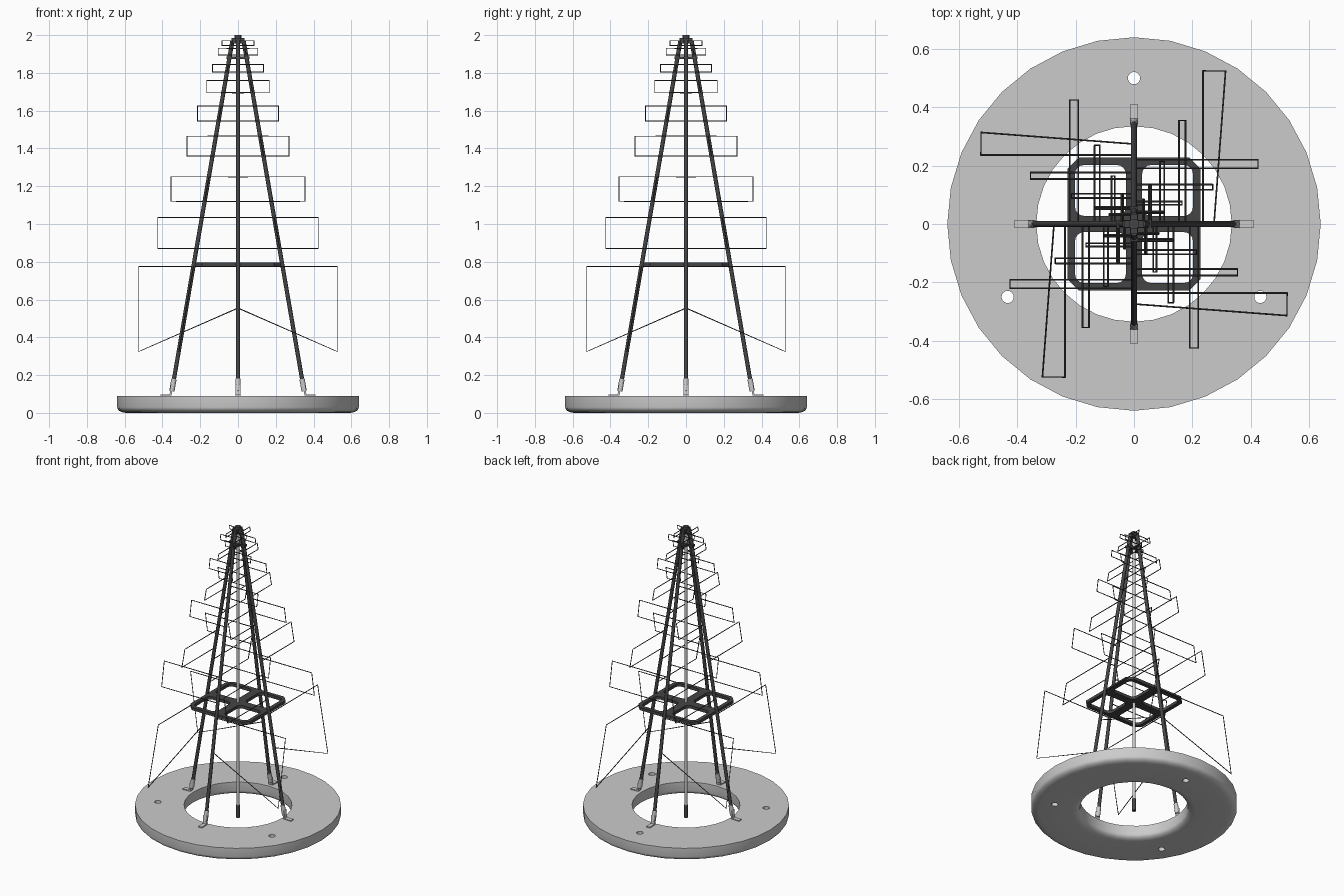
import bpy, bmesh
from math import pi, sin, cos, radians
from mathutils import Vector, Matrix

if "Cube" in bpy.data.objects:
    bpy.data.objects.remove(bpy.data.objects["Cube"])

dark = bpy.data.materials.new("dark_plastic")
dark.diffuse_color = (0.06, 0.06, 0.06, 1)
dark.use_nodes = True
dark.node_tree.nodes["Principled BSDF"].inputs["Base Color"].default_value = dark.diffuse_color


def leg_r(z):
    """Distance of a slanted leg from the axis at height z."""
    return 0.37 - 0.1727 * z


def finish(name, bm, mat=None):
    bmesh.ops.recalc_face_normals(bm, faces=bm.faces)
    me = bpy.data.meshes.new(name)
    bm.to_mesh(me)
    bm.free()
    me.shade_smooth()
    me.set_sharp_from_angle(angle=radians(35))
    if mat:
        me.materials.append(mat)
    ob = bpy.data.objects.new(name, me)
    bpy.context.collection.objects.link(ob)
    return ob


def rod(bm, a, b, r, seg=12):
    a, b = Vector(a), Vector(b)
    d = b - a
    m = Matrix.Translation((a + b) / 2) @ d.to_track_quat('Z', 'Y').to_matrix().to_4x4()
    bmesh.ops.create_cone(bm, cap_ends=True, segments=seg, radius1=r, radius2=r,
                          depth=d.length, matrix=m)


def box(bm, centre, size):
    m = Matrix.Translation(centre) @ Matrix.Diagonal((*size, 1))
    bmesh.ops.create_cube(bm, size=1, matrix=m)


def curve_mesh(name, paths, cyclic, mat=None, **settings):
    """Polyline curve turned into a mesh object."""
    cu = bpy.data.curves.new(name, 'CURVE')
    for k, v in settings.items():
        setattr(cu, k, v)
    for pts in paths:
        sp = cu.splines.new('POLY')
        sp.points.add(len(pts) - 1)
        for p, co in zip(sp.points, pts):
            p.co = (*co, 1)
        sp.use_cyclic_u = cyclic
    tmp = bpy.data.objects.new(name + "_curve", cu)
    bpy.context.collection.objects.link(tmp)
    dg = bpy.context.evaluated_depsgraph_get()
    me = bpy.data.meshes.new_from_object(tmp.evaluated_get(dg))
    bm = bmesh.new()
    bm.from_mesh(me)
    bpy.data.objects.remove(tmp)
    bpy.data.meshes.remove(me)
    bmesh.ops.remove_doubles(bm, verts=bm.verts, dist=0.0002)
    return finish(name, bm, mat)


def four_fold(ob):
    """Repeat a part around the axis in quarter turns."""
    base = ob.name
    for k in range(1, 4):
        c = ob.copy()
        c.name = f"{base}_{k + 1}"
        c.rotation_euler.z = -k * pi / 2
        bpy.context.collection.objects.link(c)


# Base ring: lathed profile, rounded lower edges
R0, R1, H, BW, BH = 0.335, 0.64, 0.09, 0.05, 0.03
prof = [(R0, H), (R1, H)]
arc = [i * pi / 2 / 5 for i in range(6)]
prof += [(R1 - BW + BW * cos(a), BH - BH * sin(a)) for a in arc]
prof += [(R0 + BW - BW * sin(a), BH - BH * cos(a)) for a in arc]
bm = bmesh.new()
vs = [bm.verts.new((r, 0, z)) for r, z in prof]
es = [bm.edges.new((vs[i], vs[(i + 1) % len(vs)])) for i in range(len(vs))]
bmesh.ops.spin(bm, geom=vs + es, cent=(0, 0, 0), axis=(0, 0, 1), angle=2 * pi, steps=32)
bmesh.ops.remove_doubles(bm, verts=bm.verts, dist=0.0005)
ring = finish("base_ring", bm)

# Three bolt holes
bm = bmesh.new()
for k in range(3):
    a = pi / 2 + k * 2 * pi / 3
    x, y = 0.5 * cos(a), 0.5 * sin(a)
    rod(bm, (x, y, -0.1), (x, y, 0.2), 0.021, 16)
cutter = finish("hole_cutter", bm)
cutter.hide_render = True
cutter.hide_viewport = False
mod = ring.modifiers.new("holes", 'BOOLEAN')
mod.object = cutter
mod.operation = 'DIFFERENCE'
mod.solver = 'EXACT'
bpy.context.view_layer.objects.active = ring
bpy.ops.object.modifier_apply(modifier="holes")
bpy.data.objects.remove(cutter)
ring.data.set_sharp_from_angle(angle=radians(35))

# Central mast with end sleeve
bm = bmesh.new()
rod(bm, (0, 0, 0.01), (0, 0, 1.99), 0.009)
finish("centre_mast", bm)
bm = bmesh.new()
rod(bm, (0, 0, 0.005), (0, 0, 0.09), 0.013)
finish("mast_sleeve", bm, dark)

# Slanted legs
bm = bmesh.new()
rod(bm, (0, leg_r(0.13), 0.13), (0, leg_r(1.97), 1.97), 0.011)
four_fold(finish("leg", bm, dark))

# Leg sleeves and bent foot straps
bm = bmesh.new()
rod(bm, (0, leg_r(0.115), 0.115), (0, leg_r(0.18), 0.18), 0.014)
strap = [(0.343, 0.15), (0.352, 0.093), (0.41, 0.09), (0.41, 0.097), (0.362, 0.098), (0.356, 0.15)]
f = bm.faces.new([bm.verts.new((-0.014, y, z)) for y, z in strap])
ext = bmesh.ops.extrude_face_region(bm, geom=[f], use_keep_orig=True)
bmesh.ops.translate(bm, vec=(0.028, 0, 0),
                    verts=[v for v in ext["geom"] if isinstance(v, bmesh.types.BMVert)])
four_fold(finish("foot", bm))

# Wire teeth, alternating sides up each leg: half width, lower z, upper z
teeth = [(0.425, 0.87, 1.035), (0.355, 1.12, 1.25), (0.27, 1.36, 1.465),
         (0.215, 1.545, 1.625), (0.165, 1.695, 1.76), (0.135, 1.805, 1.845),
         (0.105, 1.895, 1.93), (0.085, 1.945, 1.97)]
outlines = [[(0, 0.775), (-0.525, 0.775), (-0.525, 0.325), (0, 0.555)]]
for i, (w, z0, z1) in enumerate(teeth):
    s = w if i % 2 == 0 else -w
    outlines.append([(0, z1), (s, z1), (s, z0), (0, z0)])
paths = [[(x, leg_r(z), z) for x, z in o] for o in outlines]
four_fold(curve_mesh("wire_teeth", paths, False, dark, dimensions='3D',
                     bevel_depth=0.003, bevel_resolution=1, use_fill_caps=True))


# Spreader plate: chamfered square with four rounded windows
def window(sx, sy):
    pts, c, h, r = [], 0.115, 0.087, 0.03
    for q, (ux, uy) in enumerate([(1, 1), (-1, 1), (-1, -1), (1, -1)]):
        for k in range(5):
            a = q * pi / 2 + k * pi / 8
            pts.append((sx * c + ux * (h - r) + r * cos(a),
                        sy * c + uy * (h - r) + r * sin(a), 0))
    return pts


e, c = 0.228, 0.19
outer = [(e, c, 0), (c, e, 0), (-c, e, 0), (-e, c, 0),
         (-e, -c, 0), (-c, -e, 0), (c, -e, 0), (e, -c, 0)]
plate = curve_mesh("spreader_plate", [outer] + [window(x, y) for x in (-1, 1) for y in (-1, 1)],
                   True, dark, dimensions='2D', fill_mode='BOTH', extrude=0.01)
plate.location.z = 0.785

# Upper cross spacer and top cap
bm = bmesh.new()
for z, half, w, t in [(1.88, 0.06, 0.028, 0.014), (1.97, 0.034, 0.024, 0.03)]:
    box(bm, (0, 0, z), (2 * half, w, t))
    box(bm, (0, 0, z), (w, 2 * half, t))
finish("top_spacers", bm, dark)
bm = bmesh.new()
rod(bm, (0, 0, 1.955), (0, 0, 2.0), 0.018, 16)
finish("top_cap", bm, dark)
